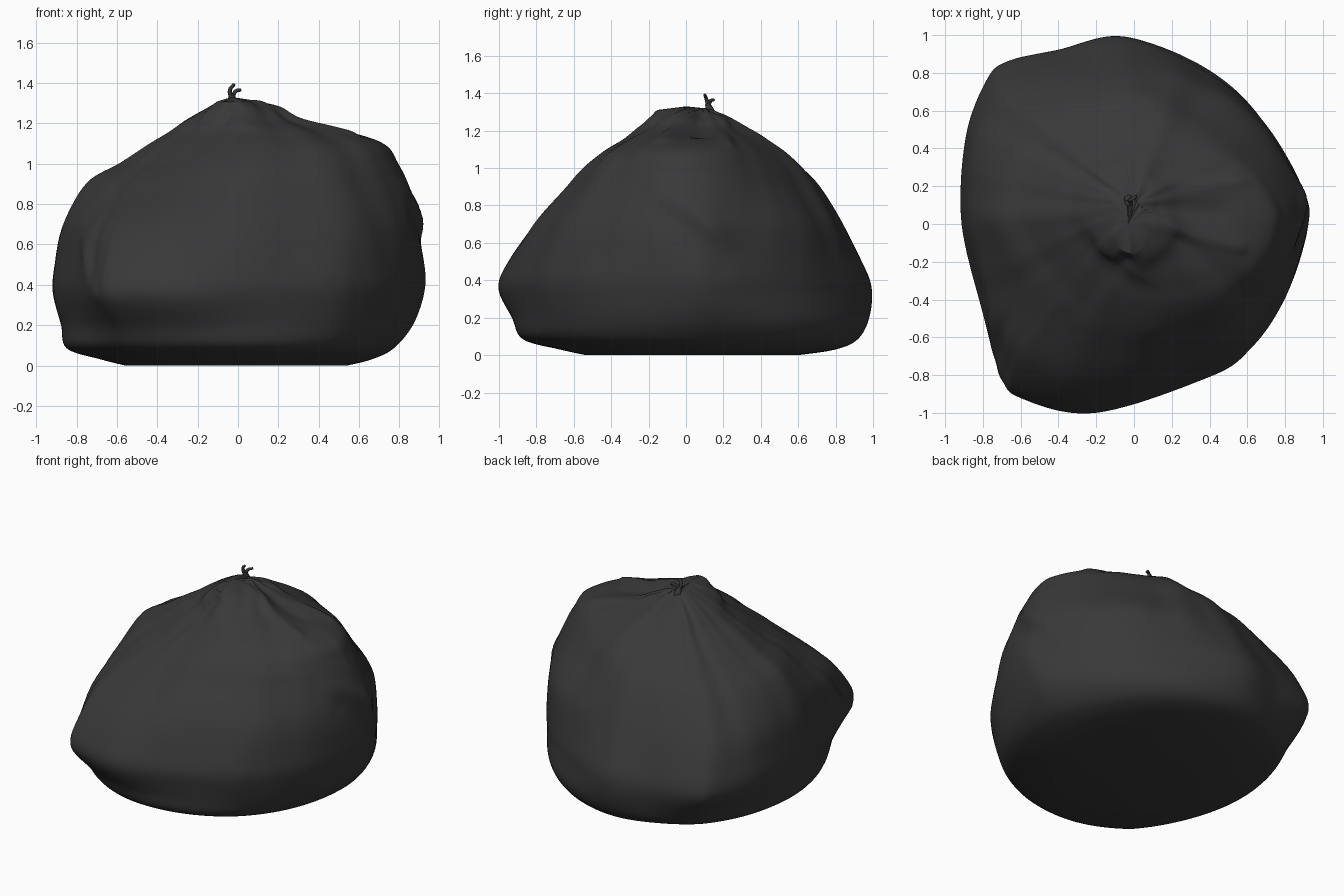
import bpy, bmesh, math
from mathutils import Vector, noise

if "Cube" in bpy.data.objects:
    bpy.data.objects.remove(bpy.data.objects["Cube"], do_unlink=True)

black = bpy.data.materials.new("black plastic")
black.use_nodes = True
black.diffuse_color = (0.04, 0.04, 0.04, 1)
black.node_tree.nodes["Principled BSDF"].inputs["Base Color"].default_value = (0.04, 0.04, 0.04, 1)


def ramp(v, start, end):
    """Smooth 0 to 1 step between two values."""
    t = min(max((v - start) / (end - start), 0), 1)
    return t * t * (3 - 2 * t)


def spline(pts, steps, closed=False):
    """Catmull-Rom resampling of a list of tuples."""
    n = len(pts)

    def get(k):
        return Vector(pts[k % n] if closed else pts[min(max(k, 0), n - 1)])
    out = []
    for i in range(n if closed else n - 1):
        a, b, c, d = get(i - 1), get(i), get(i + 1), get(i + 2)
        for s in range(steps):
            t = s / steps
            out.append(0.5 * (2 * b + (c - a) * t + (2 * a - 5 * b + 4 * c - d) * t * t
                              + (3 * b - a - 3 * c + d) * t ** 3))
    if not closed:
        out.append(get(n - 1))
    return out


# Plan outline of the widest part of the bag
OUTLINE = [(.92, -.02), (.9, .2), (.66, .59), (.36, .83), (-.05, 1), (-.4, .93), (-.67, .87),
           (-.78, .77), (-.89, .47), (-.91, 0), (-.79, -.5), (-.7, -.8), (-.6, -.92), (-.2, -1),
           (.4, -.81), (.62, -.66), (.8, -.4)]

# Height, then left, right, front and back limits
PROFILE = [(0, -.56, .54, -.54, .6), (.03, -.68, .66, -.68, .8), (.085, -.85, .77, -.88, .92),
           (.2, -.88, .86, -.94, .98), (.36, -.92, .91, -1, .99), (.5, -.91, .92, -.95, .94),
           (.7, -.87, .91, -.82, .84), (.9, -.75, .84, -.64, .71), (1, -.58, .79, -.55, .62),
           (1.09, -.44, .73, -.44, .51), (1.15, -.34, .58, -.34, .42), (1.21, -.26, .3, -.26, .33),
           (1.27, -.17, .18, -.2, .21), (1.31, -.11, .07, -.16, .12)]

# Folds and dents: start, end, width, height (negative for a groove)
FOLDS = [
    ((.85, -.2, .92), (.93, .25, .62), .05, .022), ((.9, -.1, .75), (.95, .2, .5), .09, -.022),
    ((.2, -.95, .64), (.45, -.82, .48), .05, .015), ((-.05, -.2, 1.25), (-.3, -.48, 1.05), .05, -.04),
    ((.1, 0, 1.28), (.55, -.12, 1.15), .04, .025), ((.15, .1, 1.28), (.45, .06, 1.18), .06, -.025),
    ((.1, .2, 1.28), (.55, .22, 1.13), .04, .02), ((-.85, -.2, .85), (-.72, -.8, .35), .05, .02),
    ((-.6, -.3, 1), (-.75, -.75, .4), .05, -.02)]


def fold_height(p):
    total = 0
    for start, end, width, height in FOLDS:
        a, ab = Vector(start), Vector(end) - Vector(start)
        t = min(max((p - a).dot(ab) / ab.length_squared, 0), 1)
        total += height * math.exp(-((p - a - ab * t).length / width) ** 2)
    return total


def plan_point(u, z):
    """Angular plan at the belly, round at the base and neck, narrowed on one diagonal."""
    angular = min(.2 + .8 * ramp(z, .05, .36), 1 - .85 * ramp(z, .4, 1.1))
    q = u.normalized().lerp(u, angular)
    narrow = .11 * ramp(z, .65, 1) * (1 - ramp(z, 1.18, 1.27))
    return q * (1 - narrow * max(0, 2 * q.x * q.y))


# Bag body: rings lofted through the profile
shape = [Vector((v.x / .92, v.y)) for v in spline(OUTLINE, 11, True)]
n = len(shape)
bm = bmesh.new()
loops = []
for z, x0, x1, y0, y1 in spline(PROFILE, 7):
    loop = []
    for u in shape:
        q = plan_point(u, z)
        p = Vector(((x0 + x1 + q.x * (x1 - x0)) / 2, (y0 + y1 + q.y * (y1 - y0)) / 2, z))
        # pleats drawn down from the neck, plus broad unevenness
        ang = math.atan2(p.y - .1, p.x)
        pleats = noise.noise(Vector((math.cos(ang) * 4.5, math.sin(ang) * 4.5, z * 1.2))) * .016
        broad = noise.noise(p * 2.2) * .014
        out = Vector((q.x, q.y, .15 + max(0, z - .6))).normalized()
        loop.append(bm.verts.new(p + out * (ramp(z, .3, .7) * (pleats + broad) + fold_height(p) * .8)))
    loops.append(loop)
for a, b in zip(loops, loops[1:]):
    for i in range(n):
        bm.faces.new((a[i], a[(i + 1) % n], b[(i + 1) % n], b[i]))
bm.faces.new(loops[0][::-1])
tip = bm.verts.new((-.03, 0, 1.33))
for i in range(n):
    bm.faces.new((loops[-1][i], loops[-1][(i + 1) % n], tip))
bmesh.ops.recalc_face_normals(bm, faces=bm.faces[:])
mesh = bpy.data.meshes.new("bag_body")
bm.to_mesh(mesh)
bm.free()
mesh.materials.append(black)
bag = bpy.data.objects.new("bag_body", mesh)
bpy.context.collection.objects.link(bag)
bpy.ops.object.select_all(action="DESELECT")
bpy.context.view_layer.objects.active = bag
bag.select_set(True)
bpy.ops.object.shade_smooth_by_angle(angle=math.radians(40))


# Tie: a short neck and two curled ends
def tie_strand(name, pts, start_radius, end_radius):
    cu = bpy.data.curves.new(name, "CURVE")
    cu.dimensions = "3D"
    cu.bevel_depth = 1
    cu.bevel_resolution = 2
    cu.resolution_u = 6
    cu.use_fill_caps = True
    sp = cu.splines.new("BEZIER")
    sp.bezier_points.add(len(pts) - 1)
    for i, (bp, co) in enumerate(zip(sp.bezier_points, pts)):
        bp.co = co
        bp.radius = start_radius + (end_radius - start_radius) * i / (len(pts) - 1)
        bp.handle_left_type = bp.handle_right_type = "AUTO"
    cu.materials.append(black)
    bpy.context.collection.objects.link(bpy.data.objects.new(name, cu))


tie_strand("tie_neck", [(-.03, .14, 1.24), (-.03, .13, 1.3), (-.03, .115, 1.345)], .035, .014)
tie_strand("tie_end_tall", [(-.03, .12, 1.32), (-.04, .11, 1.365), (-.018, .1, 1.393)], .012, .008)
tie_strand("tie_end_short", [(-.03, .12, 1.32), (-.012, .13, 1.358), (.012, .148, 1.365)], .012, .008)
